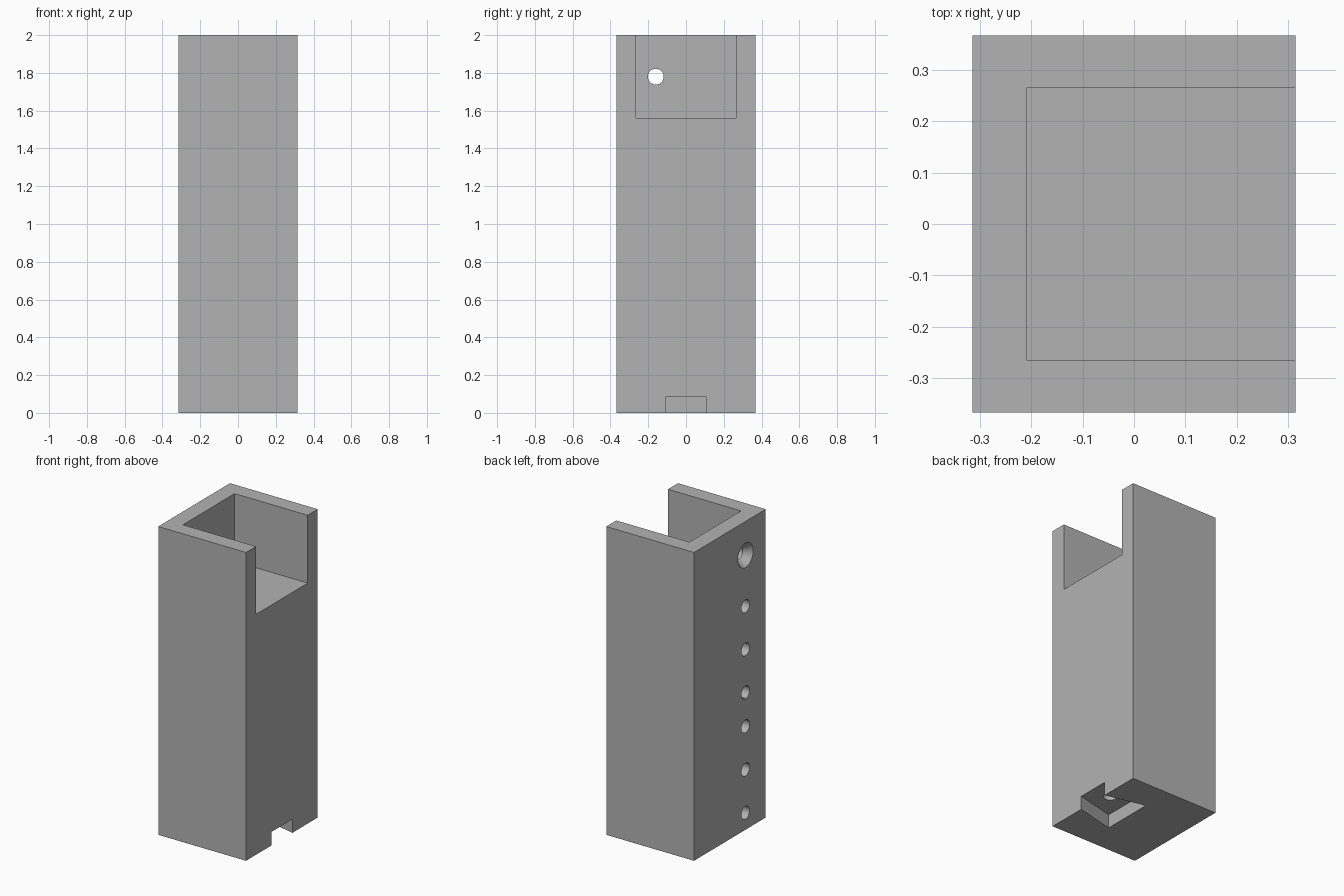
import bpy, bmesh
from math import radians
from mathutils import Matrix, Vector

old = bpy.data.objects.get("Cube")
if old:
    bpy.data.objects.remove(old, do_unlink=True)

WIDTH, DEPTH, HEIGHT = 0.63, 0.735, 2.0
SIDE = WIDTH / 2
HOLE_R = 0.042

grey = bpy.data.materials.new("plain grey")
grey.use_nodes = True
grey.diffuse_color = (0.45, 0.45, 0.45, 1)
grey.node_tree.nodes["Principled BSDF"].inputs["Base Color"].default_value = grey.diffuse_color


def add_object(name, bm):
    bmesh.ops.recalc_face_normals(bm, faces=bm.faces)
    mesh = bpy.data.meshes.new(name)
    bm.to_mesh(mesh)
    bm.free()
    mesh.materials.append(grey)
    obj = bpy.data.objects.new(name, mesh)
    bpy.context.collection.objects.link(obj)
    return obj


def prism(name, outline, z0, z1):
    bm = bmesh.new()
    face = bm.faces.new([bm.verts.new((x, y, z0)) for x, y in outline])
    top = bmesh.ops.extrude_face_region(bm, geom=[face])["geom"]
    bmesh.ops.translate(bm, vec=(0, 0, z1 - z0),
                        verts=[v for v in top if isinstance(v, bmesh.types.BMVert)])
    return add_object(name, bm)


def box(name, x0, x1, half_y, z0, z1):
    return prism(name, [(x0, -half_y), (x1, -half_y), (x1, half_y), (x0, half_y)], z0, z1)


def drill(name, start, direction, length, r1=HOLE_R, r2=HOLE_R):
    # Round cutter running from start along direction
    d = Vector(direction)
    bm = bmesh.new()
    turn = d.to_track_quat('Z', 'Y').to_matrix().to_4x4()
    bmesh.ops.create_cone(bm, cap_ends=True, segments=32, radius1=r1, radius2=r2, depth=length,
                          matrix=Matrix.Translation(Vector(start) + d * length / 2) @ turn)
    return add_object(name, bm)


body = box("holder_body", -SIDE, SIDE, DEPTH / 2, 0, HEIGHT)

# Open pocket at the top
cutters = [box("pocket_cutter", -0.21, SIDE + 0.1, 0.265, 1.56, HEIGHT + 0.1)]

# Dovetail slot under the base, with a blind hole in its ceiling
slope = (0.17 - 0.107) / (SIDE - 0.052)
mouth = 0.107 - slope * 0.1
cutters.append(prism("dovetail_cutter", [(0.052, -0.17), (SIDE + 0.1, -mouth),
                                         (SIDE + 0.1, mouth), (0.052, 0.17)], -0.1, 0.088))
cutters.append(drill("slot_hole_cutter", (0.183, 0, 0.05), (0, 0, 1), 0.24))

# Row of blind holes in the side
ROW_Y = -0.16
for z in (0.11, 0.39, 0.67, 0.89, 1.17, 1.45):
    cutters.append(drill("side_hole_cutter", (-SIDE - 0.1, ROW_Y, z), (1, 0, 0), 0.31))

# Countersunk screw hole through the pocket wall
SCREW_Z = 1.78
cutters.append(drill("screw_hole_cutter", (-SIDE - 0.1, ROW_Y, SCREW_Z), (1, 0, 0), 0.25))
cutters.append(drill("countersink_cutter", (-SIDE - 0.01, ROW_Y, SCREW_Z), (1, 0, 0), 0.06, 0.086, HOLE_R))

bpy.ops.object.select_all(action='DESELECT')
bpy.context.view_layer.objects.active = body
body.select_set(True)
for cutter in cutters:
    cutter.hide_render = True
    mod = body.modifiers.new("cut", 'BOOLEAN')
    mod.operation = 'DIFFERENCE'
    mod.solver = 'EXACT'
    mod.object = cutter
    bpy.ops.object.modifier_apply(modifier=mod.name)
    bpy.data.objects.remove(cutter, do_unlink=True)

bpy.ops.object.shade_smooth_by_angle(angle=radians(30))
